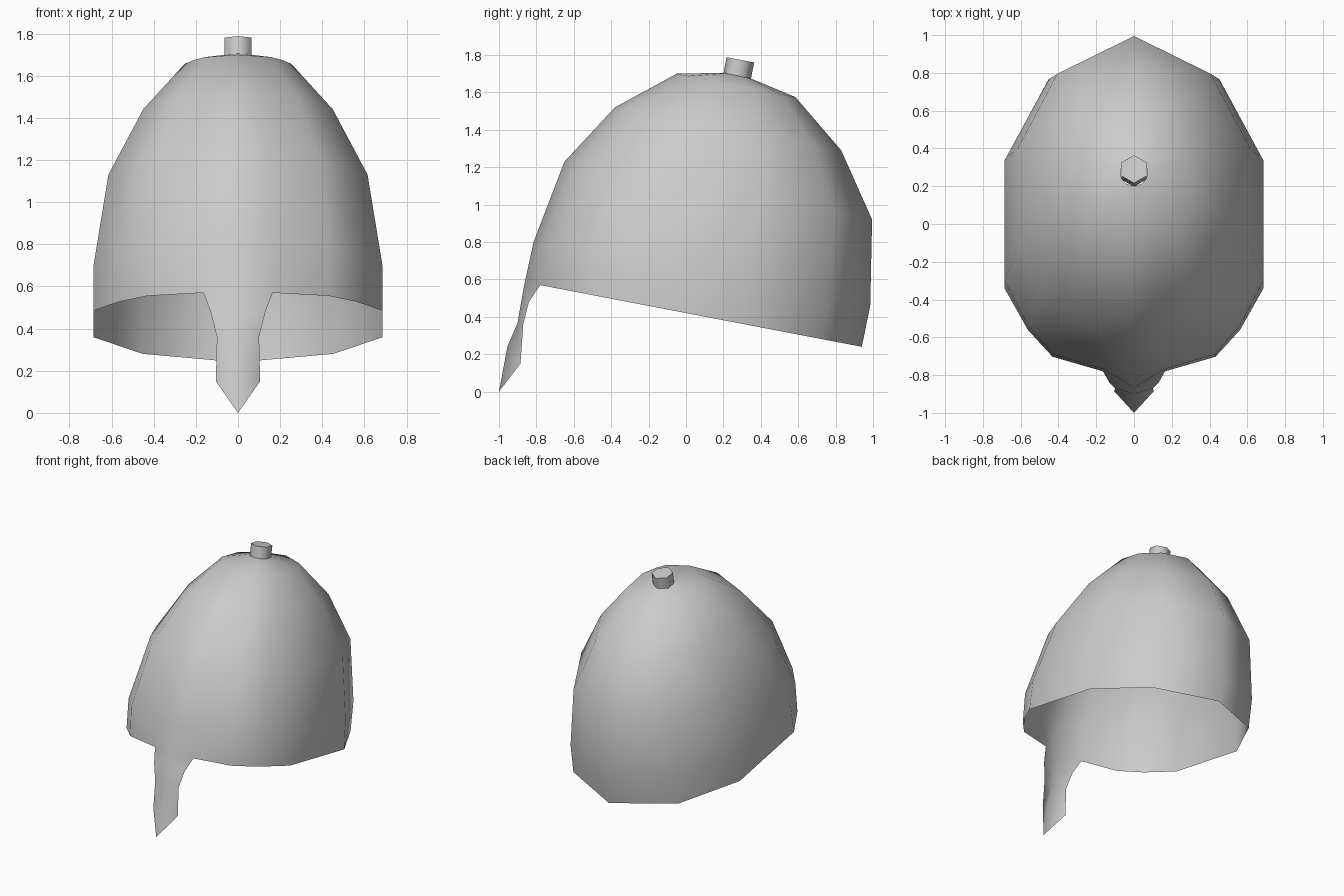
import bpy, bmesh
from mathutils import Vector, Matrix

if "Cube" in bpy.data.objects:
    bpy.data.objects.remove(bpy.data.objects["Cube"])

# dome rings: front (y, z), back (y, z), half width, front-side and front-corner depth fractions
RINGS = [
    ((-0.78, 0.57), (0.94, 0.24), 0.685, -0.49, -0.91),
    ((-0.815, 0.80), (0.985, 0.46), 0.685, -0.43, -0.86),
    ((-0.65, 1.23), (0.995, 0.92), 0.615, -0.36, -0.82),
    ((-0.38, 1.52), (0.83, 1.29), 0.45, -0.31, -0.81),
    ((-0.05, 1.70), (0.585, 1.575), 0.253, -0.31, -0.81),
    ((0.20, 1.705), (0.345, 1.675), 0.068, -0.31, -0.81),
]
# nasal guard: ridge (y, z) and side edge (x, y, z)
RIDGE = [(-0.865, 0.57), (-0.883, 0.47), (-0.90, 0.37), (-0.955, 0.24)]
EDGE = [(0.165, -0.78, 0.57), (0.13, -0.84, 0.48), (0.10, -0.87, 0.36), (0.105, -0.885, 0.15)]
TIP = (0, -1, 0)


def finish(name, bm, angle):
    me = bpy.data.meshes.new(name)
    bm.to_mesh(me)
    bm.free()
    ob = bpy.data.objects.new(name, me)
    bpy.context.collection.objects.link(ob)
    bpy.ops.object.select_all(action='DESELECT')
    ob.select_set(True)
    bpy.context.view_layer.objects.active = ob
    bpy.ops.object.shade_smooth_by_angle(angle=angle)
    return ob


def half_ring(bm, front, back, width, side, corner, is_rim):
    """Right half of one tilted ring, from the back round to the front."""
    f, b = Vector((0, *front)), Vector((0, *back))
    mid, half = (f + b) / 2, (b - f) / 2
    outline = [(0, 1), (0.66, 0.757), (1, 0.28), (1, side),
               (0.82, (side + corner) / 2 - 0.045), (0.63, corner),
               (0.24, -1 if is_rim else corner * 0.38 - 0.62), (0, -1)]
    return [bm.verts.new(mid + half * t + Vector((width * x, 0, 0))) for x, t in outline]


# helmet bowl, right half
bm = bmesh.new()
rings = [half_ring(bm, *r, i == 0) for i, r in enumerate(RINGS)]
for lo, hi in zip(rings, rings[1:]):
    for i in range(len(lo) - 1):
        bm.faces.new((lo[i + 1], lo[i], hi[i], hi[i + 1]))

# nasal guard grows out of the front of the rim
rings[0][-1].co = (0, *RIDGE[0])
ridge = [rings[0][-1]] + [bm.verts.new((0, *p)) for p in RIDGE[1:]]
edge = [rings[0][-2]] + [bm.verts.new(p) for p in EDGE[1:]]
for i in range(3):
    bm.faces.new((ridge[i], ridge[i + 1], edge[i + 1], edge[i]))
bm.faces.new((ridge[-1], bm.verts.new(TIP), edge[-1]))

# mirror to the left half
geom = bm.verts[:] + bm.edges[:] + bm.faces[:]
bmesh.ops.mirror(bm, geom=geom, axis='X', merge_dist=0.001)
bmesh.ops.remove_doubles(bm, verts=bm.verts, dist=0.001)
bmesh.ops.recalc_face_normals(bm, faces=bm.faces)
finish("helmet_bowl", bm, 1.4)

# six-sided knob on the crown, tilted with the bowl
bm = bmesh.new()
tilt = Matrix.Translation((0, 0.281, 1.725)) @ Matrix.Rotation(-0.19, 4, 'X')
bmesh.ops.create_cone(bm, cap_ends=True, segments=6, radius1=0.075, radius2=0.075,
                      depth=0.10, matrix=tilt)
finish("crown_knob", bm, 1.2)
